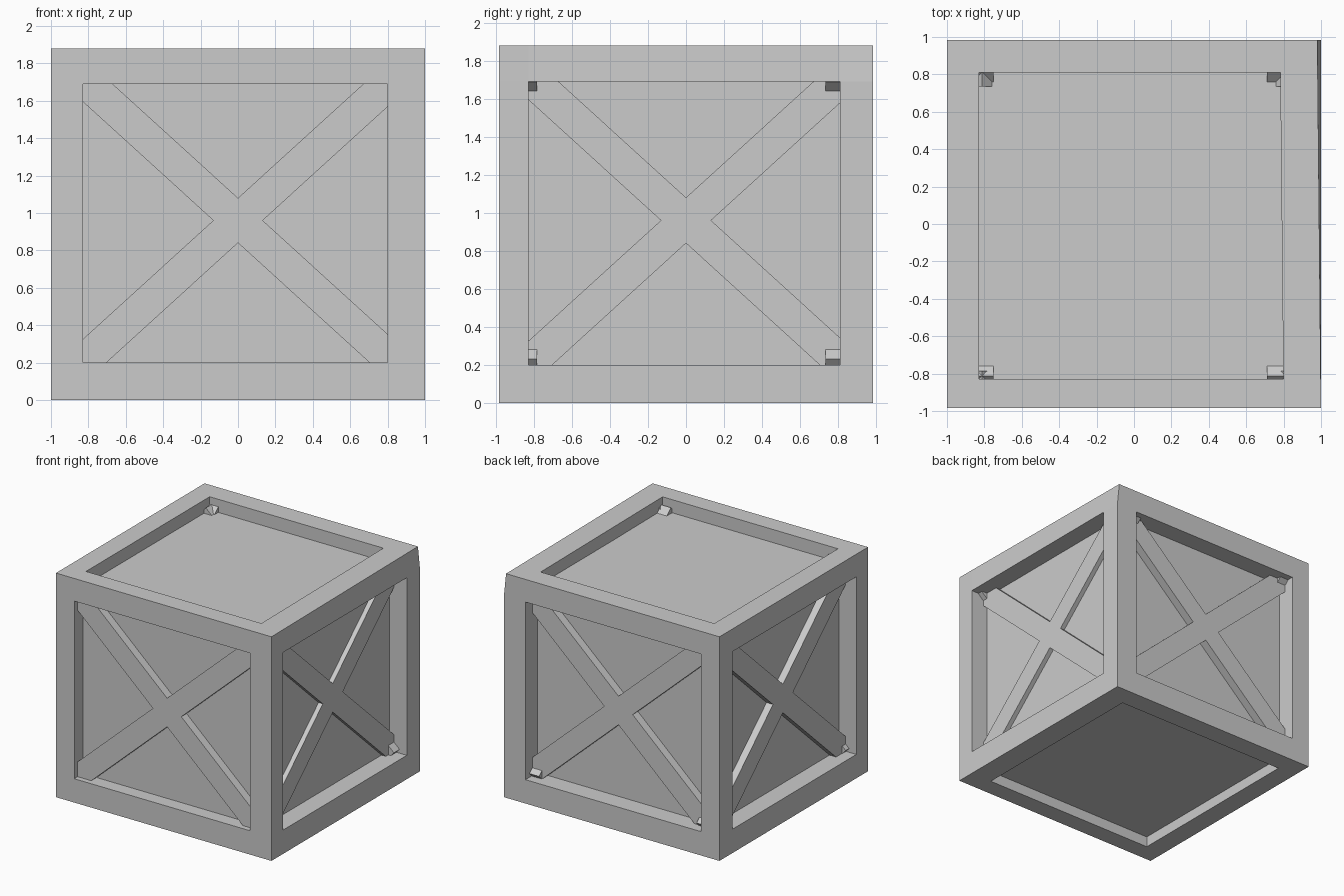
import bpy, bmesh, itertools
from math import atan, cos, sin
from mathutils import Vector

if "Cube" in bpy.data.objects:
    bpy.data.objects.remove(bpy.data.objects["Cube"])


def finish(bm, name):
    bmesh.ops.recalc_face_normals(bm, faces=bm.faces)
    mesh = bpy.data.meshes.new(name)
    bm.to_mesh(mesh)
    bm.free()
    obj = bpy.data.objects.new(name, mesh)
    bpy.context.collection.objects.link(obj)
    return obj


# Outer frame: skin of a 3x3x3 cell grid where only edge and corner cells are solid
grid = [(-1, -0.83, 0.80, 1), (-0.985, -0.83, 0.81, 0.985), (0, 0.2, 1.69, 1.88)]


def solid(cell):
    return all(0 <= i <= 2 for i in cell) and sum(i != 1 for i in cell) >= 2


def grid_point(idx):
    x, y, z = (grid[a][idx[a]] for a in range(3))
    # the right-hand side tapers slightly toward the top back
    if x > 0 and z > 1.8:
        x -= 0.01 * (y + 0.985)
    return x, y, z


bm = bmesh.new()
for cell in filter(solid, itertools.product(range(3), repeat=3)):
    for axis, side in itertools.product(range(3), (0, 1)):
        near = list(cell)
        near[axis] += 2 * side - 1
        if solid(near):
            continue
        u, v = [a for a in range(3) if a != axis]
        corners = []
        for du, dv in ((0, 0), (1, 0), (1, 1), (0, 1)):
            idx = list(cell)
            idx[axis] += side
            idx[u] += du
            idx[v] += dv
            corners.append(bm.verts.new(grid_point(idx)))
        bm.faces.new(corners)
bmesh.ops.remove_doubles(bm, verts=bm.verts, dist=1e-4)
finish(bm, "crate_frame")

# Inner box whose sides are the recessed panels
lo, hi = Vector((-0.84, -0.87, 0.09)), Vector((0.84, 0.825, 1.77))
bm = bmesh.new()
bmesh.ops.create_cube(bm, size=1)
for v in bm.verts:
    v.co = [(lo[i] + hi[i]) / 2 + v.co[i] * (hi[i] - lo[i]) for i in range(3)]
finish(bm, "panel_box")

# Cross-shaped brace outline, with square-cut ends running into the frame
slope, gap, length, mid_z = 0.91, 0.12, 1.18, 0.96
ang = atan(slope)
half = gap * cos(ang)
ex, ez = length * cos(ang), length * sin(ang)
nx, nz = half * sin(ang), half * cos(ang)
side_notch = gap / slope
cross = [(side_notch, 0), (ex + nx, ez - nz), (ex - nx, ez + nz),
         (0, gap), (-ex + nx, ez + nz), (-ex - nx, ez - nz)]
cross += [(-x, -z) for x, z in cross]


def cross_brace(name, axis, start, end):
    bm = bmesh.new()
    ring = []
    for s, z in cross:
        co = [s, s, z + mid_z]
        co[axis] = start
        ring.append(bm.verts.new(co))
    face = bm.faces.new(ring)
    ext = bmesh.ops.extrude_face_region(bm, geom=[face], use_keep_orig=True)
    move = Vector((0, 0, 0))
    move[axis] = end - start
    bmesh.ops.translate(bm, vec=move,
                        verts=[g for g in ext["geom"] if isinstance(g, bmesh.types.BMVert)])
    finish(bm, name)


cross_brace("front_cross_brace", 1, -0.94, -0.785)
cross_brace("back_cross_brace", 1, 0.735, 0.895)
cross_brace("left_cross_brace", 0, -0.90, -0.75)
cross_brace("right_cross_brace", 0, 0.71, 0.88)
